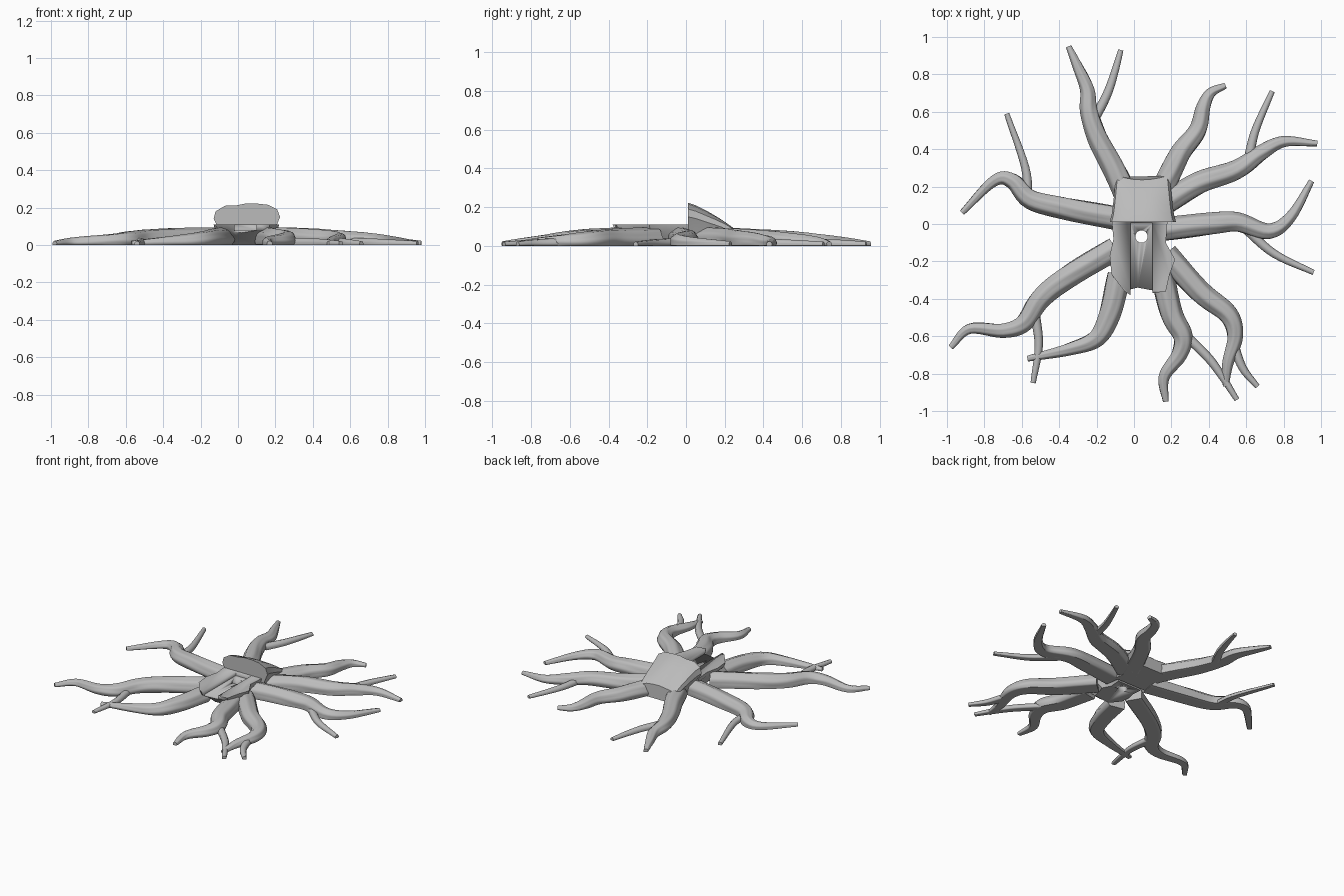
import bpy, bmesh, math
from mathutils import Vector

cube = bpy.data.objects.get("Cube")
if cube:
    bpy.data.objects.remove(cube, do_unlink=True)

grey = bpy.data.materials.new("plain grey")
grey.use_nodes = True
GREY = (0.5, 0.5, 0.5, 1)
grey.diffuse_color = GREY
grey.node_tree.nodes["Principled BSDF"].inputs["Base Color"].default_value = GREY


def loft(name, rings, angle=40):
    """Skin equal-length rings into a closed solid."""
    bm = bmesh.new()
    rows = [[bm.verts.new(p) for p in ring] for ring in rings]
    n = len(rows[0])
    for a, b in zip(rows, rows[1:]):
        for i in range(n):
            j = (i + 1) % n
            bm.faces.new((a[i], a[j], b[j], b[i]))
    bm.faces.new(rows[0][::-1])
    bm.faces.new(rows[-1])
    bmesh.ops.recalc_face_normals(bm, faces=bm.faces)
    mesh = bpy.data.meshes.new(name)
    bm.to_mesh(mesh)
    bm.free()
    mesh.materials.append(grey)
    obj = bpy.data.objects.new(name, mesh)
    bpy.context.collection.objects.link(obj)
    bpy.ops.object.select_all(action='DESELECT')
    obj.select_set(True)
    bpy.context.view_layer.objects.active = obj
    bpy.ops.object.shade_smooth_by_angle(angle=math.radians(angle))
    return obj


def spline(pts, steps=6):
    """Smooth path through the points."""
    p = [Vector(q) for q in pts]
    p = [2 * p[0] - p[1]] + p + [2 * p[-1] - p[-2]]
    out = []
    for a, b, c, d in zip(p, p[1:], p[2:], p[3:]):
        for k in range(steps):
            t = k / steps
            out.append(0.5 * (2 * b + (c - a) * t + (2 * a - 5 * b + 4 * c - d) * t * t
                              + (3 * b - a - 3 * c + d) * t ** 3))
    return out + [p[-2]]


def root(name, pts, thick, tip=0.015, sides=28):
    """Tapering, ridged root with a flat underside."""
    path = spline(pts)
    last = len(path) - 1
    rings = []
    for i, c in enumerate(path):
        d = (path[min(i + 1, last)] - path[max(i - 1, 0)]).normalized()
        side = Vector((-d.y, d.x))
        t = i / last
        w = tip + (thick - tip) * (1 - t ** 1.6)
        ring = []
        for k in range(sides):
            a = 2 * math.pi * k / sides
            r = w * (1 + 0.05 * math.cos(7 * a + 0.8 * math.sin(i * 0.5)))
            q = c + side * (r * math.cos(a))
            ring.append((q.x, q.y, max(0, 0.5 * w + r * math.sin(a))))
        rings.append(ring)
    return loft(name, rings, 50)


# Main roots, from the trunk outwards
MAIN = {
    "back_right": [(-.04, .15), (-.1, .28), (-.19, .45), (-.24, .6), (-.25, .72), (-.3, .84), (-.35, .95)],
    "back_left": [(.12, .1), (.18, .24), (.25, .38), (.34, .5), (.37, .62), (.41, .7), (.49, .74)],
    "rear_left": [(.15, .1), (.35, .22), (.55, .29), (.68, .38), (.8, .44), (.98, .43)],
    "side_left": [(.15, -.03), (.4, 0), (.55, .01), (.72, -.04), (.84, .04), (.95, .23)],
    "fore_left": [(.17, -.16), (.35, -.36), (.5, -.48), (.54, -.6), (.5, -.75), (.49, -.87)],
    "front_left": [(.15, -.27), (.2, -.48), (.26, -.6), (.24, -.7), (.16, -.82), (.17, -.95)],
    "front_right": [(-.08, -.27), (-.13, -.48), (-.2, -.61), (-.35, -.67), (-.57, -.72)],
    "fore_right": [(-.1, -.13), (-.35, -.28), (-.5, -.4), (-.59, -.53), (-.7, -.57), (-.88, -.56), (-.98, -.66)],
    "side_right": [(-.08, .03), (-.35, .08), (-.55, .13), (-.65, .23), (-.75, .23), (-.92, .06)],
}
for key, pts in MAIN.items():
    root(key + "_root", pts, 0.062)

# Thin side shoots
SHOOTS = {
    "back_right": [(-.2, .58), (-.14, .7), (-.1, .82), (-.07, .93)],
    "rear_left": [(.61, .33), (.65, .5), (.74, .71)],
    "side_left": [(.6, -.03), (.75, -.16), (.96, -.26)],
    "fore_left": [(.53, -.64), (.58, -.77), (.66, -.87)],
    "front_left": [(.26, -.58), (.4, -.72), (.48, -.83), (.55, -.94)],
    "fore_right": [(-.53, -.48), (-.51, -.65), (-.54, -.85)],
    "side_right": [(-.57, .14), (-.58, .3), (-.68, .59)],
}
for key, pts in SHOOTS.items():
    root(key + "_shoot", pts, 0.026, 0.014, 14)

# Front half of the stump, cut level and tucked in towards the ground
OUTLINE = [(-.12, .03), (-.11, -.08), (-.13, -.17), (-.12, -.27), (-.05, -.36), (-.02, -.38),
           (.1, -.37), (.17, -.36), (.19, -.27), (.22, -.19), (.17, -.1), (.18, .03)]


def level(z, s):
    return [(.04 + (x - .04) * s, min(-.06 + (y + .06) * s, .03), z) for x, y in OUTLINE]


stump = loft("stump_front", [level(0, .62), level(.05, .8), level(.08, .96), level(.11, 1)])


def carve(target, cutter):
    mod = target.modifiers.new("carve", 'BOOLEAN')
    mod.operation, mod.solver, mod.object = 'DIFFERENCE', 'EXACT', cutter
    cutter.hide_render = True
    bpy.context.view_layer.objects.active = target
    bpy.ops.object.modifier_apply(modifier=mod.name)
    bpy.data.objects.remove(cutter, do_unlink=True)


# Channel along the top, and the bore through it
CHANNEL = [(-.02, .005), (-.02, -.6), (.1, -.6), (.1, .005)]
carve(stump, loft("channel_cutter", [[(x, y, z) for x, y in CHANNEL] for z in (.08, .3)]))
NOTCH = [(-.02, -.35), (.02, -.34), (.1, -.355), (.1, -.6), (-.02, -.6)]
carve(stump, loft("notch_cutter", [[(x, y, z) for x, y in NOTCH] for z in (.04, .3)]))
BORE = [(.04 + .033 * math.cos(k * math.pi / 8), -.067 + .033 * math.sin(k * math.pi / 8))
        for k in range(16)]
carve(stump, loft("bore_cutter", [[(x, y, z) for x, y in BORE] for z in (-.1, .3)]))

# Back half of the stump: upright cut face sweeping down into the roots
FACE = [(-.08, 0), (-.1, .08), (-.13, .14), (-.12, .18), (-.07, .21), (-.01, .212), (.04, .222),
        (.1, .222), (.16, .215), (.21, .19), (.225, .15), (.2, .09), (.17, 0)]
rings = []
for y, sx, sz in [(.01, 1, 1), (.05, .94, .94), (.1, .9, .83), (.15, .87, .72), (.2, .84, .6),
                  (.235, .82, .5), (.26, .8, .42)]:
    ring = []
    for x, z in FACE:
        u = (x - .045) / .175
        dip = max(0, y - .1) * .15 * (1 - u * u)
        ring.append((.045 + (x - .045) * sx, y - dip, z * sz))
    rings.append(ring)
loft("stump_back", rings)
